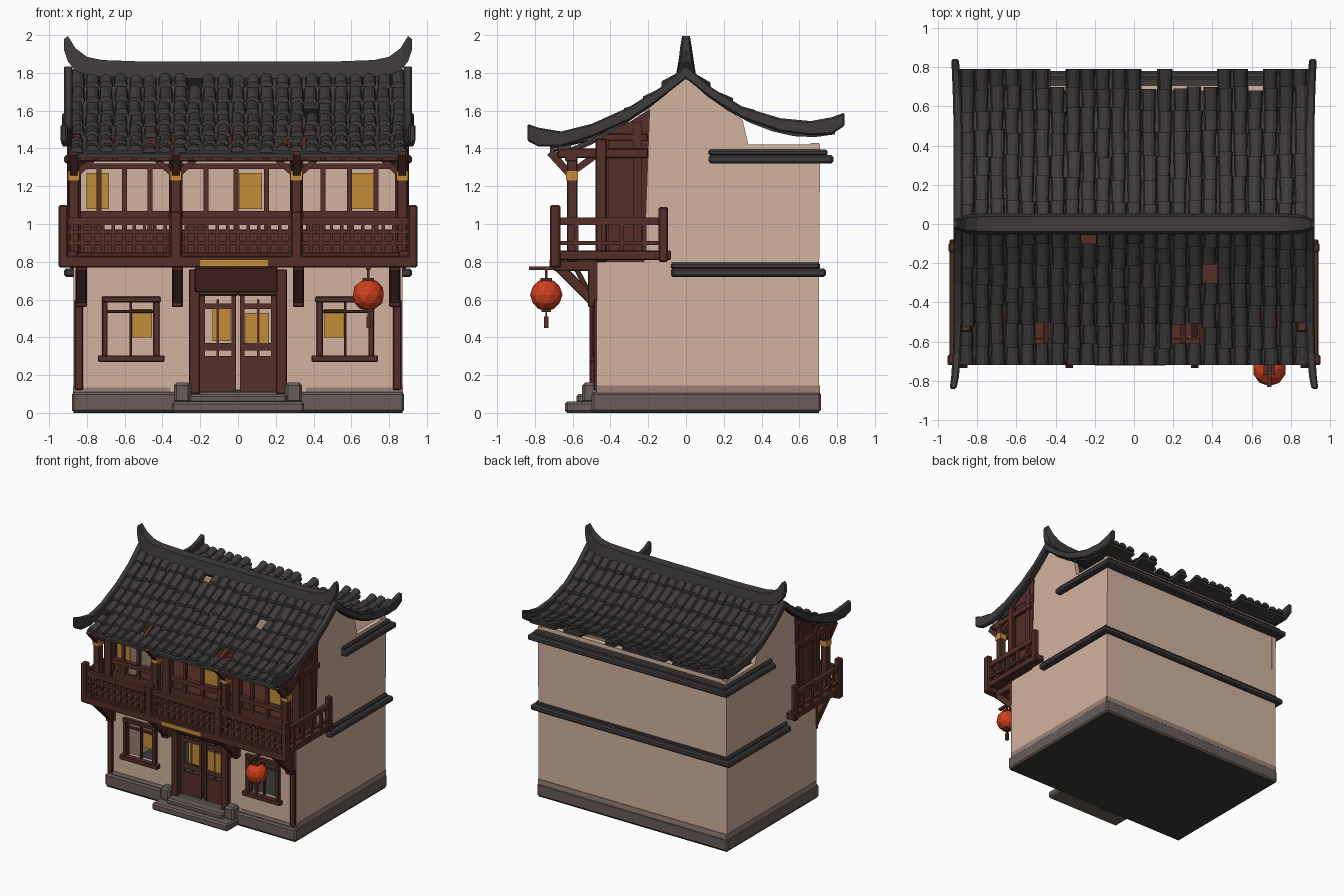
import bpy, bmesh, math, random
from mathutils import Vector

random.seed(4)
old = bpy.data.objects.get("Cube")
if old:
    bpy.data.objects.remove(old)


def material(name, rgb):
    m = bpy.data.materials.new(name)
    m.use_nodes = True
    m.diffuse_color = (*rgb, 1)
    m.node_tree.nodes["Principled BSDF"].inputs["Base Color"].default_value = (*rgb, 1)
    return m


plaster = material("cream plaster", (0.64, 0.45, 0.35))
stain = material("stained plaster", (0.32, 0.22, 0.18))
stone = material("grey stone", (0.14, 0.11, 0.10))
wood = material("red brown wood", (0.09, 0.028, 0.021))
slate = material("charcoal tile", (0.05, 0.043, 0.044))
paper = material("amber paper", (0.55, 0.27, 0.04))
red = material("lantern red", (0.62, 0.05, 0.012))
dark = material("dark floor", (0.04, 0.04, 0.042))


# Pieces are (points, faces) pairs, joined into one object per part
def sweep(rings, closed=True):
    n = len(rings[0])
    faces = [(k * n + i, k * n + (i + 1) % n, (k + 1) * n + (i + 1) % n, (k + 1) * n + i)
             for k in range(len(rings) - 1) for i in range(n if closed else n - 1)]
    if closed:
        faces += [tuple(range(n)), tuple(range(len(rings) * n - 1, (len(rings) - 1) * n - 1, -1))]
    return [p for r in rings for p in r], faces


def box(x0, x1, y0, y1, z0, z1):
    return sweep([[(x0, y0, z), (x1, y0, z), (x1, y1, z), (x0, y1, z)] for z in (z0, z1)])


def prism(outline, x0, x1):
    return sweep([[(x, y, z) for y, z in outline] for x in (x0, x1)])


def bar(a, b, w):
    a, b = Vector(a), Vector(b)
    d = (b - a).normalized()
    u = d.cross(Vector((1, 0, 0)) if abs(d.x) < 0.8 else Vector((0, 1, 0))).normalized() * w / 2
    v = d.cross(u)
    return sweep([[p + u + v, p + u - v, p - u - v, p - u + v] for p in (a, b)])


def mirror(pieces):
    return pieces + [([(-p[0], p[1], p[2]) for p in v], f) for v, f in pieces]


def part(name, pieces, mat, bevel=0, recalc=True):
    bm = bmesh.new()
    for pts, faces in pieces:
        vs = [bm.verts.new(p) for p in pts]
        for f in faces:
            bm.faces.new([vs[i] for i in f])
    if recalc:
        bmesh.ops.recalc_face_normals(bm, faces=bm.faces)
    me = bpy.data.meshes.new(name)
    bm.to_mesh(me)
    bm.free()
    me.materials.append(mat)
    ob = bpy.data.objects.new(name, me)
    bpy.context.collection.objects.link(ob)
    if bevel:
        mod = ob.modifiers.new("worn edges", "BEVEL")
        mod.width, mod.segments = bevel, 1
    return ob


# Stone footing, front step and floors
part("footing", [box(-.88, .88, -.5, .715, 0.004, .11)], stone, .012)
part("footing_underside", [box(-.87, .87, -.49, .705, 0, .004)], dark)
part("front_step", [box(-.35, .35, -.64, -.48, 0, .06), box(-.26, .26, -.58, -.46, .05, .1)], stone, .012)
part("door_stones", mirror([box(.25, .34, -.55, -.46, .05, .16)]), stone, .015)
part("ground_floor", [box(-.84, .84, -.44, .66, .11, .125)], dark)
part("upper_floor", [box(-.84, .84, -.44, .66, .78, .82)], wood)

# Plaster shell: gable sides, back, pierced front
gable = [(-.47, .1), (.70, .1), (.71, 1.42), (.33, 1.42), (.3, 1.55), (.12, 1.67), (0, 1.78),
         (-.12, 1.68), (-.22, 1.6), (-.24, .8), (-.47, .8)]
part("side_walls", mirror([prism(gable, .83, .87)]), plaster)
part("back_wall", [box(-.87, .87, .66, .705, .1, 1.43)], plaster)
piers = mirror([box(.70, .87, -.47, -.43, .1, .8), box(.23, .43, -.47, -.43, .1, .8),
                box(.43, .70, -.47, -.43, .1, .3), box(.43, .70, -.47, -.43, .6, .8)])
part("front_wall", piers + [box(-.23, .23, -.47, -.43, .66, .8)], plaster)
part("stain_bands", mirror([box(.868, .874, -.47, .705, .1, .145), box(.36, .87, -.475, -.468, .1, .135)])
     + [box(-.87, .87, .70, .71, .1, .145)], stain)

# Tiled ledges around the sides and back
ledges = []
for z, y0, y1 in ((.72, -.08, .74), (1.32, .12, .78)):
    for out, h0, h1 in ((0, 0, .045), (-.03, .04, .075)):
        ledges += mirror([box(.8, .92 + out, y0, y1 + out, z + h0, z + h1)])
        ledges.append(box(-.9 - out, .9 + out, .68, y1 + out, z + h0, z + h1))
part("wall_ledges", ledges, slate, .01)

# Roof slopes: a thin deck with overlapping barrel tiles
front = [(-.72, 1.37), (-.61, 1.405), (-.5, 1.45), (-.4, 1.505), (-.3, 1.565), (-.2, 1.63), (-.1, 1.71), (0, 1.80)]
back = [(.79, 1.495), (.68, 1.48), (.57, 1.485), (.46, 1.51), (.34, 1.555), (.22, 1.62), (.1, 1.705), (0, 1.80)]
holes = {(0, 5, 1), (0, 15, 1), (0, 14, 1), (0, 16, 4), (1, 6, 0), (1, 14, 0), (1, 15, 0), (1, 16, 0),
         (1, 19, 0), (1, 12, 0), (0, 8, 6)}
COLS, W = 23, 1.78 / 23
tiles, decks = [], []
for side, path in enumerate((front, back)):
    for c in range(COLS):
        x = -.89 + (c + .5) * W
        for r in range(len(path) - 1):
            if (side, c, r) in holes:
                continue
            (ya, za), (yb, zb) = path[r], path[r + 1]
            decks.append(sweep([[(x - W / 2, y, z - .02), (x + W / 2, y, z - .02),
                                 (x + W / 2, y, z), (x - W / 2, y, z)] for y, z in ((ya, za), (yb, zb))]))
            dx, dz = random.uniform(-.006, .006), random.uniform(0, .012)
            drop = random.uniform(0, .03) * (-1 if side == 0 else 1) * (r > 0)
            rings = []
            for y, z, lift, s in ((ya + drop, za, .012 + dz, .47), (yb, zb, 0, .42)):
                arc = [math.pi * k / 5 for k in range(6)]
                rings.append([(x + dx + W * s * math.cos(a), y, z + lift - .004 + .03 * math.sin(a)) for a in arc]
                             + [(x + dx, y, z + lift - .006)])
            tiles.append(sweep(rings))
part("roof_deck", decks, slate)
part("roof_tiles", tiles, slate)

# Upturned gable edges and horned ridge
verge = [(-.84, 1.44, 1.53, .05), (-.78, 1.41, 1.51, .03), (-.66, 1.41, 1.49, .01), (-.5, 1.46, 1.53, 0),
         (-.3, 1.55, 1.62, 0), (-.14, 1.66, 1.72, 0), (0, 1.77, 1.84, 0), (.14, 1.66, 1.72, 0),
         (.3, 1.56, 1.62, 0), (.5, 1.49, 1.56, 0), (.66, 1.47, 1.545, .01), (.77, 1.475, 1.565, .02), (.84, 1.52, 1.59, .03)]
part("gable_edges", mirror([sweep([[(.875 + s * .6, y, a), (.92 + s * .4, y, a), (.92 + s * .4, y, b),
                                    (.875 + s * .6, y, b)] for y, a, b, s in verge])]), slate, .008)
ridge = [(0, 1.77, 1.86, .055), (.5, 1.77, 1.86, .055), (.72, 1.78, 1.868, .055), (.8, 1.79, 1.885, .052),
         (.86, 1.81, 1.93, .045), (.9, 1.86, 1.995, .03), (.92, 1.92, 1.98, .02)]
part("ridge", mirror([sweep([[(x, -w, a), (x, w, a), (x, w * .7, b), (x, -w * .7, b)] for x, a, b, w in ridge])]),
     slate)

# Rafters and eave beams
part("rafters", [bar((-.85 + i * .1, -.69, 1.35), (-.85 + i * .1, -.3, 1.53), .03) for i in range(18)], wood)
part("eave_beams", [box(-.9, .9, -.64, -.58, 1.33, 1.38), box(-.86, .86, -.47, -.42, 1.36, 1.45)]
     + mirror([box(.84, .9, -.68, -.2, 1.35, 1.40), box(.83, .88, -.55, -.2, 1.44, 1.48)]), wood, .006)

# Balcony columns with amber collars and corner brackets
cols = [-.87, -.33, .31, .87]
posts, collars, braces = [], [], []
for x in cols:
    posts += [box(x - .028, x + .028, -.63, -.575, .8, 1.37), box(x - .035, x + .035, -.48, -.42, .8, 1.45)]
    collars.append(box(x - .031, x + .031, -.634, -.571, 1.23, 1.28))
    braces += [bar((x, -.62, 1.27), (x, -.72, 1.38), .04), bar((x, -.58, 1.29), (x, -.47, 1.37), .035)]
    for s in (-1, 1):
        if abs(x + s * .1) < .9:
            braces.append(bar((x, -.6, 1.25), (x + s * .1, -.6, 1.34), .03))
part("balcony_columns", posts, wood, .006)
part("column_collars", collars, paper)
part("column_braces", braces, wood)

# Balcony deck and railings
part("balcony_deck", [box(-.92, .92, -.70, -.42, .81, .85), box(-.92, .92, -.72, -.66, .77, .83)]
     + mirror([box(.85, .94, -.71, -.08, .81, .86)]), wood, .006)
rails = []
for z, h in ((.89, .02), (.95, .018), (.995, .04)):
    rails.append(box(-.92, .92, -.705, -.675, z, z + h))
    rails += mirror([box(.905, .935, -.69, -.1, z, z + h)] if z != .95 else [])
rails += [box(x - .009, x + .009, -.7, -.68, .85, 1.0) for x in [-.88 + i * .055 for i in range(33)]]
rails += mirror([box(.91, .93, y - .012, y + .012, .85, 1.0) for y in (-.58, -.46, -.34, -.22)])
part("railings", rails, wood)
part("rail_posts", mirror([box(.9, .95, -.72, -.665, .77, 1.10), box(.9, .945, -.145, -.095, .8, 1.09)])
     + [box(x - .03, x + .03, -.72, -.665, .77, 1.07) for x in cols[1:3]], wood, .008)

# Brackets under the balcony
under = []
for x in (-.83, -.32, .32, .83):
    under += [box(x - .03, x + .03, -.52, -.44, .56, .8), bar((x, -.68, .78), (x, -.48, .58), .055),
              box(x - .03, x + .03, -.7, -.45, .75, .81)]
part("balcony_brackets", under + mirror([box(.82, .865, -.49, -.46, .12, .6)]), wood, .006)

# Upper timber front: side panels, wainscot, open frames with paper scraps
cheek = [(-.47, .8), (-.22, .8), (-.19, 1.61), (-.3, 1.54), (-.46, 1.46)]
part("timber_cheeks", mirror([prism(cheek, .845, .876), box(.87, .885, -.47, -.41, .82, 1.46),
                              box(.87, .885, -.28, -.235, .82, 1.54)]), wood)
frames, scraps = [box(-.85, .85, -.46, -.44, .82, .97), box(-.85, .85, -.47, -.43, 1.03, 1.07),
                  box(-.85, .85, -.47, -.43, 1.29, 1.32)], []
for a, b in zip(cols, cols[1:]):
    w = (b - a) / 4
    frames += [box(a + w * k - .013, a + w * k + .013, -.465, -.435, .95, 1.3) for k in (1, 2, 3)]
    frames += [box(a + .05, a + w, -.455, -.445, .97, 1.04)]
    k = a + w * (.5 if a < -.5 else 2.1)
    scraps += [prism([(-.45, 1.08), (-.45, 1.27), (-.444, 1.27), (-.444, 1.08)], k, k + .12)]
part("upper_frames", frames, wood)
part("upper_paper", scraps, paper)

# Ground floor windows
win = [box(.39, .74, -.51, -.46, .27, .305), box(.41, .72, -.5, -.46, .585, .615),
       box(.415, .45, -.495, -.44, .29, .6), box(.69, .72, -.495, -.44, .29, .6),
       box(.56, .575, -.475, -.45, .3, .6), box(.43, .7, -.475, -.45, .53, .545)]
part("window_frames", mirror(win), wood, .004)
part("window_paper", mirror([box(.455, .56, -.455, -.449, .4, .55)]), paper)

# Entrance: posts, lintel, ajar door leaves and sign board
part("door_frame", mirror([box(.2, .26, -.51, -.44, .1, .76), box(.0, .25, -.5, -.44, .62, .67)]), wood, .006)
leaf = [box(.01, .035, -.465, -.44, .11, .62), box(.175, .2, -.465, -.44, .11, .62),
        box(.02, .19, -.46, -.445, .11, .3), box(.02, .19, -.46, -.445, .33, .37),
        box(.02, .19, -.46, -.445, .55, .58), box(.1, .115, -.46, -.445, .3, .6)]
part("door_leaves", mirror(leaf), wood)
part("door_paper", [box(-.135, -.04, -.458, -.452, .38, .56), box(.04, .165, -.458, -.452, .37, .53)], paper)
part("sign_board", [sweep([[(-.23, y, z), (.21, y, z), (.21, y + .03, z), (-.23, y + .03, z)]
                           for y, z in ((-.53, .64), (-.60, .77))])], wood, .006)
part("sign_trim", [box(-.2, .16, -.722, -.717, .775, .81)], paper)

# Hanging lantern
LX, LY = .69, -.74
bm = bmesh.new()
bmesh.ops.create_icosphere(bm, subdivisions=2, radius=.086)
bmesh.ops.translate(bm, verts=bm.verts, vec=(LX, LY, .625))
me = bpy.data.meshes.new("lantern")
bm.to_mesh(me)
bm.free()
me.materials.append(red)
bpy.context.collection.objects.link(bpy.data.objects.new("lantern", me))
part("lantern_fittings", [box(LX - .03, LX + .03, LY - .03, LY + .03, .695, .715), bar((LX, LY, .7), (LX, LY, .77), .012),
                          box(LX - .025, LX + .025, LY - .025, LY + .025, .535, .555),
                          bar((LX, LY, .54), (LX, LY, .5), .01), bar((LX, LY, .51), (LX, LY, .45), .022),
                          box(LX - .012, LX + .012, -.83, -.6, .757, .775)], wood)
